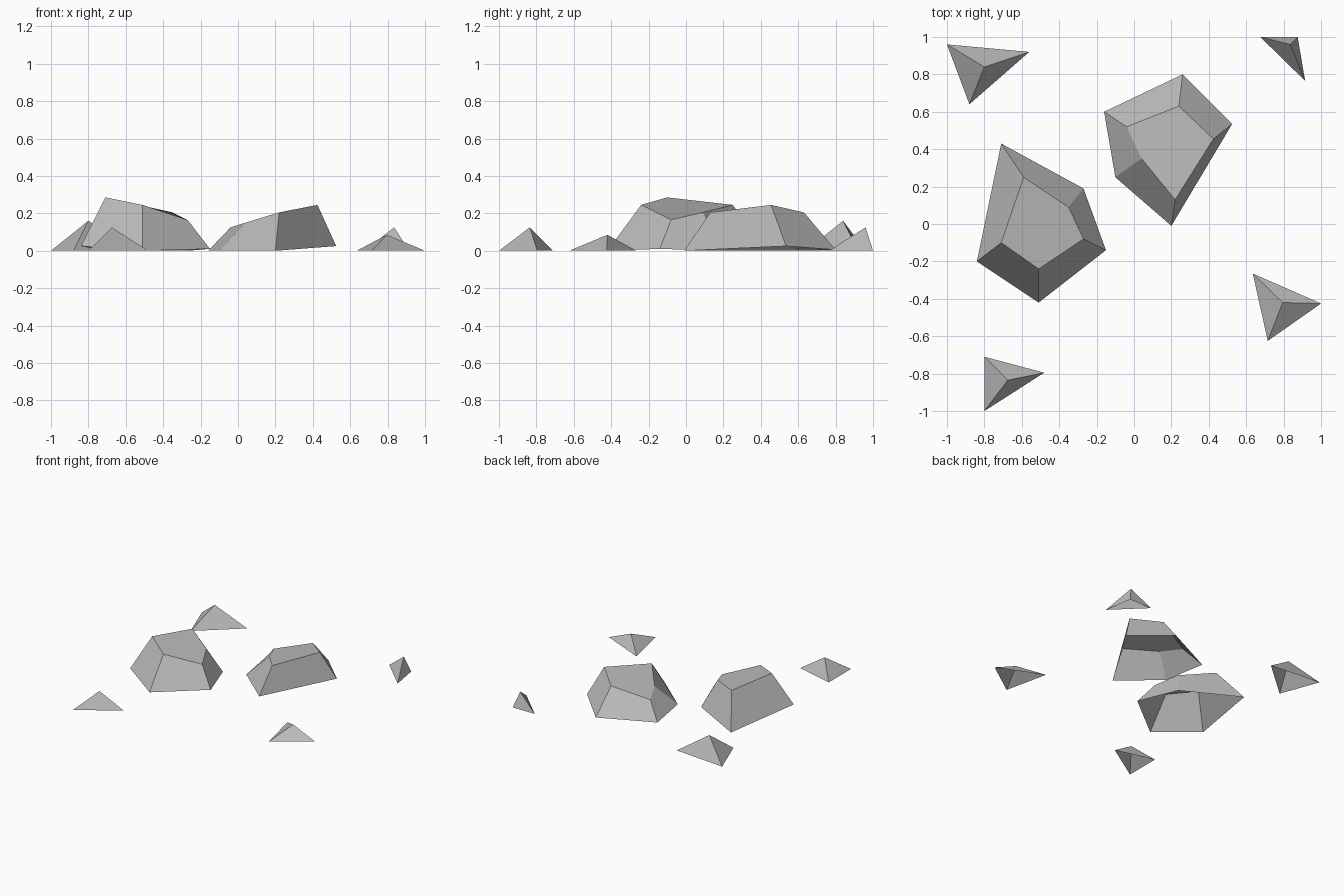
import bpy
import bmesh

# Remove the default cube only
default_cube = bpy.data.objects.get("Cube")
if default_cube:
    bpy.data.objects.remove(default_cube, do_unlink=True)

# One stone colour for every rock
stone = bpy.data.materials.new("stone_grey")
stone.use_nodes = True
colour = (0.5, 0.5, 0.5, 1.0)
stone.diffuse_color = colour
shader = next(n for n in stone.node_tree.nodes if n.type == "BSDF_PRINCIPLED")
shader.inputs["Base Color"].default_value = colour
shader.inputs["Roughness"].default_value = 0.9


def finish(name, bm):
    """Turn a bmesh into a flat-shaded stone object."""
    mesh = bpy.data.meshes.new(name)
    bm.to_mesh(mesh)
    bm.free()
    mesh.materials.append(stone)
    rock = bpy.data.objects.new(name, mesh)
    bpy.context.scene.collection.objects.link(rock)
    return rock


def boulder(name, base, crown):
    """Loft a ground ring to a smaller crown ring, both counter-clockwise; open below."""
    bm = bmesh.new()
    low = [bm.verts.new(p) for p in base]
    high = [bm.verts.new(p) for p in crown]
    count = len(low)
    for i in range(count):
        j = (i + 1) % count
        bm.faces.new((low[i], low[j], high[j], high[i]))
    bm.faces.new(high)
    return finish(name, bm)


def pebble(name, corners, peak):
    """Join a triangle on the ground to one peak; open below."""
    bm = bmesh.new()
    low = [bm.verts.new((x, y, 0)) for x, y in corners]
    tip = bm.verts.new(peak)
    for i in range(len(low)):
        bm.faces.new((low[i], low[(i + 1) % len(low)], tip))
    return finish(name, bm)


# Two large boulders
boulder(
    "right_boulder",
    base=[(-.71, .43, 0), (-.84, -.2, .025), (-.51, -.42, 0),
          (-.15, -.14, .01), (-.27, .19, 0)],
    crown=[(-.59, .25, .245), (-.71, -.1, .285), (-.51, -.24, .245),
           (-.27, -.08, .165), (-.35, .09, .205)],
)
boulder(
    "left_boulder",
    base=[(.26, .8, .005), (-.16, .6, 0), (-.1, .25, 0),
          (.2, -.01, 0), (.525, .535, .025)],
    crown=[(.24, .63, .205), (-.04, .52, .125), (.04, .35, .15),
           (.22, .13, .205), (.425, .455, .245)],
)

# Four small pebbles around them
pebble("back_right_pebble",
       [(-1, .96), (-.88, .64), (-.56, .92)], (-.8, .84, .16))
pebble("back_left_pebble",
       [(.675, 1), (.915, .765), (.875, 1)], (.835, .96, .125))
pebble("front_left_pebble",
       [(.635, -.265), (.715, -.625), (1, -.425)], (.795, -.42, .085))
pebble("front_right_pebble",
       [(-.8, -.71), (-.8, -1), (-.48, -.795)], (-.675, -.835, .125))
